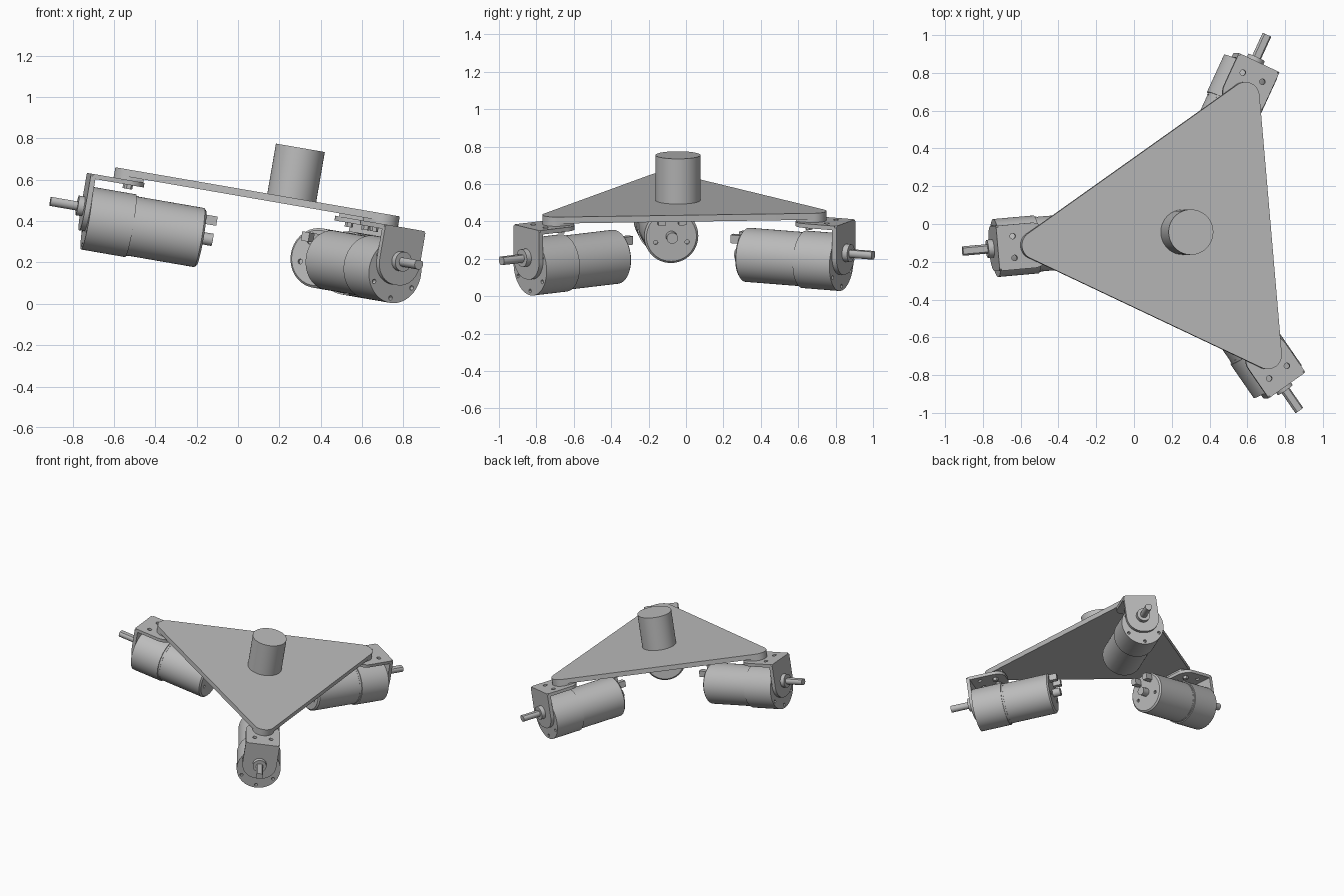
import bpy, bmesh
from math import radians, pi, sin, cos
from mathutils import Matrix, Vector

cube = bpy.data.objects.get("Cube")
if cube:
    bpy.data.objects.remove(cube, do_unlink=True)

grey = bpy.data.materials.new("plain_grey")
grey.use_nodes = True
grey.diffuse_color = (0.5, 0.5, 0.5, 1)
grey.node_tree.nodes["Principled BSDF"].inputs["Base Color"].default_value = (0.5, 0.5, 0.5, 1)

# The assembly frame is tilted; arms point along local +x
FRAME = Matrix.Translation((0.26, -0.043, 0.513)) @ Matrix.Rotation(radians(9.8), 4, 'Y')
ARM_ANGLES = (185, 65, -55)
ALONG_X = Matrix(((0, 0, 1, 0), (1, 0, 0, 0), (0, 1, 0, 0), (0, 0, 0, 1)))
SHAFT_Z, MOTOR_Z = -0.213, -0.266
CORNER_R = 0.794


def arc(cx, cy, r, a0, a1, n=12):
    return [(cx + r * cos(radians(a0 + (a1 - a0) * i / n)),
             cy + r * sin(radians(a0 + (a1 - a0) * i / n))) for i in range(n + 1)]


def prism(bm, points, low, high, matrix=Matrix()):
    """Extrude a 2D outline from low to high."""
    ends = [[bm.verts.new(matrix @ Vector((u, v, w))) for u, v in points] for w in (low, high)]
    bm.faces.new(ends[0][::-1])
    bm.faces.new(ends[1])
    for i in range(len(points)):
        j = (i + 1) % len(points)
        bm.faces.new((ends[0][i], ends[0][j], ends[1][j], ends[1][i]))


def rod_x(bm, x0, x1, y, z, r, n=24):
    prism(bm, arc(y, z, r, 0, 360 - 360 / n, n - 1), x0, x1, ALONG_X)


def rod_z(bm, z0, z1, x, y, r, n=24):
    prism(bm, arc(x, y, r, 0, 360 - 360 / n, n - 1), z0, z1)


def box(bm, x0, x1, y0, y1, z0, z1):
    prism(bm, [(x0, y0), (x1, y0), (x1, y1), (x0, y1)], z0, z1)


def revolve(bm, profile, z, n=64):
    """Spin (x, radius) points around a lengthwise axis at height z."""
    verts = [bm.verts.new((x, 0, z + r)) for x, r in profile]
    edges = [bm.edges.new(pair) for pair in zip(verts, verts[1:])]
    bmesh.ops.spin(bm, geom=verts + edges, cent=(0, 0, z), axis=(1, 0, 0),
                   angle=2 * pi, steps=n, use_duplicate=False)
    bmesh.ops.remove_doubles(bm, verts=bm.verts, dist=1e-5)


def to_mesh(bm, name):
    bmesh.ops.recalc_face_normals(bm, faces=bm.faces)
    mesh = bpy.data.meshes.new(name)
    bm.to_mesh(mesh)
    bm.free()
    return mesh


def finish(mesh):
    mesh.materials.clear()
    mesh.materials.append(grey)
    mesh.shade_smooth()
    mesh.set_sharp_from_angle(angle=radians(30))
    return mesh


def add(name, mesh, matrix=Matrix()):
    ob = bpy.data.objects.new(name, mesh)
    bpy.context.collection.objects.link(ob)
    ob.matrix_world = matrix
    return ob


def drill(mesh, cutter_bm):
    """Subtract the cutter and return the drilled mesh."""
    body = add("body", mesh)
    cutter = add("cutter", to_mesh(cutter_bm, "cutter"))
    cutter.hide_render = True
    mod = body.modifiers.new("holes", 'BOOLEAN')
    mod.operation, mod.object, mod.solver = 'DIFFERENCE', cutter, 'EXACT'
    deps = bpy.context.evaluated_depsgraph_get()
    result = bpy.data.meshes.new_from_object(body.evaluated_get(deps))
    for ob in (body, cutter):
        bpy.data.objects.remove(ob, do_unlink=True)
    return result


# Rounded triangular plate
bm = bmesh.new()
outline = []
for a in (-55, 65, 185):
    outline += arc(CORNER_R * cos(radians(a)), CORNER_R * sin(radians(a)), 0.075, a - 60, a + 60)
prism(bm, outline, -0.035, 0)
add("base_plate", finish(to_mesh(bm, "base_plate")), FRAME)

# Central post
bm = bmesh.new()
rod_z(bm, 0, 0.245, 0, 0, 0.12, 64)
add("centre_post", finish(to_mesh(bm, "centre_post")), FRAME)

parts = {}

# Gearbox with screw holes around its front face
bm = bmesh.new()
revolve(bm, [(0.735, 0), (0.735, 0.147), (0.748, 0.147), (0.748, 0.154),
             (0.965, 0.154), (0.965, 0)], MOTOR_Z)
holes = bmesh.new()
for y, z in arc(0, MOTOR_Z, 0.13, 30, 330, 5):
    rod_x(holes, 0.94, 0.98, y, z, 0.011, 12)
parts["gearbox"] = drill(to_mesh(bm, "gearbox"), holes)

# Motor can with a rear hub recess and vent holes
bm = bmesh.new()
revolve(bm, [(0.40, 0), (0.40, 0.134), (0.41, 0.145), (0.74, 0.145), (0.74, 0)], MOTOR_Z)
holes = bmesh.new()
for y, z in arc(0, MOTOR_Z, 0.09, -20, 200, 3):
    rod_x(holes, 0.39, 0.415, y, z, 0.012, 12)
parts["motor_can"] = drill(to_mesh(bm, "motor_can"), holes)

# Rear hub and terminals
bm = bmesh.new()
rod_x(bm, 0.345, 0.41, 0, MOTOR_Z, 0.03)
for side in (-1, 1):
    y = 0.055 * side
    box(bm, 0.345, 0.41, y - 0.02, y + 0.02, MOTOR_Z + 0.07, MOTOR_Z + 0.115)
parts["motor_terminals"] = to_mesh(bm, "motor_terminals")

# Output shaft with a flat, and its boss
bm = bmesh.new()
rod_x(bm, 0.96, 1.02, 0, SHAFT_Z, 0.048, 32)
prism(bm, arc(0, SHAFT_Z, 0.025, 130, 410, 20), 1.02, 1.152, ALONG_X)
parts["output_shaft"] = to_mesh(bm, "output_shaft")

# Bracket: top leg with a rounded inner end, drilled
bm = bmesh.new()
prism(bm, [(0.98, -0.12), (0.98, 0.12)] + arc(0.80, 0.04, 0.08, 90, 180, 8)
      + arc(0.80, -0.04, 0.08, 180, 270, 8), -0.073, -0.05)
holes = bmesh.new()
for y in (-0.058, 0.058):
    rod_z(holes, -0.1, 0, 0.905, y, 0.015, 16)
parts["bracket_top"] = drill(to_mesh(bm, "bracket_top"), holes)

# Bracket: front leg with rounded lower corners
bm = bmesh.new()
prism(bm, [(0.12, -0.06), (0.11, -0.05), (-0.11, -0.05), (-0.12, -0.06)]
      + arc(-0.01, -0.22, 0.11, 180, 270) + arc(0.01, -0.22, 0.11, 270, 360),
      0.965, 0.99, ALONG_X)
parts["bracket_front"] = to_mesh(bm, "bracket_front")

# Spacer under the plate corner
bm = bmesh.new()
prism(bm, arc(CORNER_R, 0, 0.075, -90, 90) + [(0.73, 0.075), (0.73, -0.075)], -0.051, -0.034)
parts["bracket_spacer"] = to_mesh(bm, "bracket_spacer")

# Mounting bolts below the bracket
bm = bmesh.new()
for y in (-0.045, 0.045):
    rod_z(bm, -0.093, -0.072, CORNER_R, y, 0.02, 6)
parts["mounting_bolts"] = to_mesh(bm, "mounting_bolts")

# Repeat the drive unit at each corner
for name, mesh in parts.items():
    finish(mesh)
    for label, a in zip(("right", "back", "front"), ARM_ANGLES):
        add(f"{label}_{name}", mesh, FRAME @ Matrix.Rotation(radians(a), 4, 'Z'))
